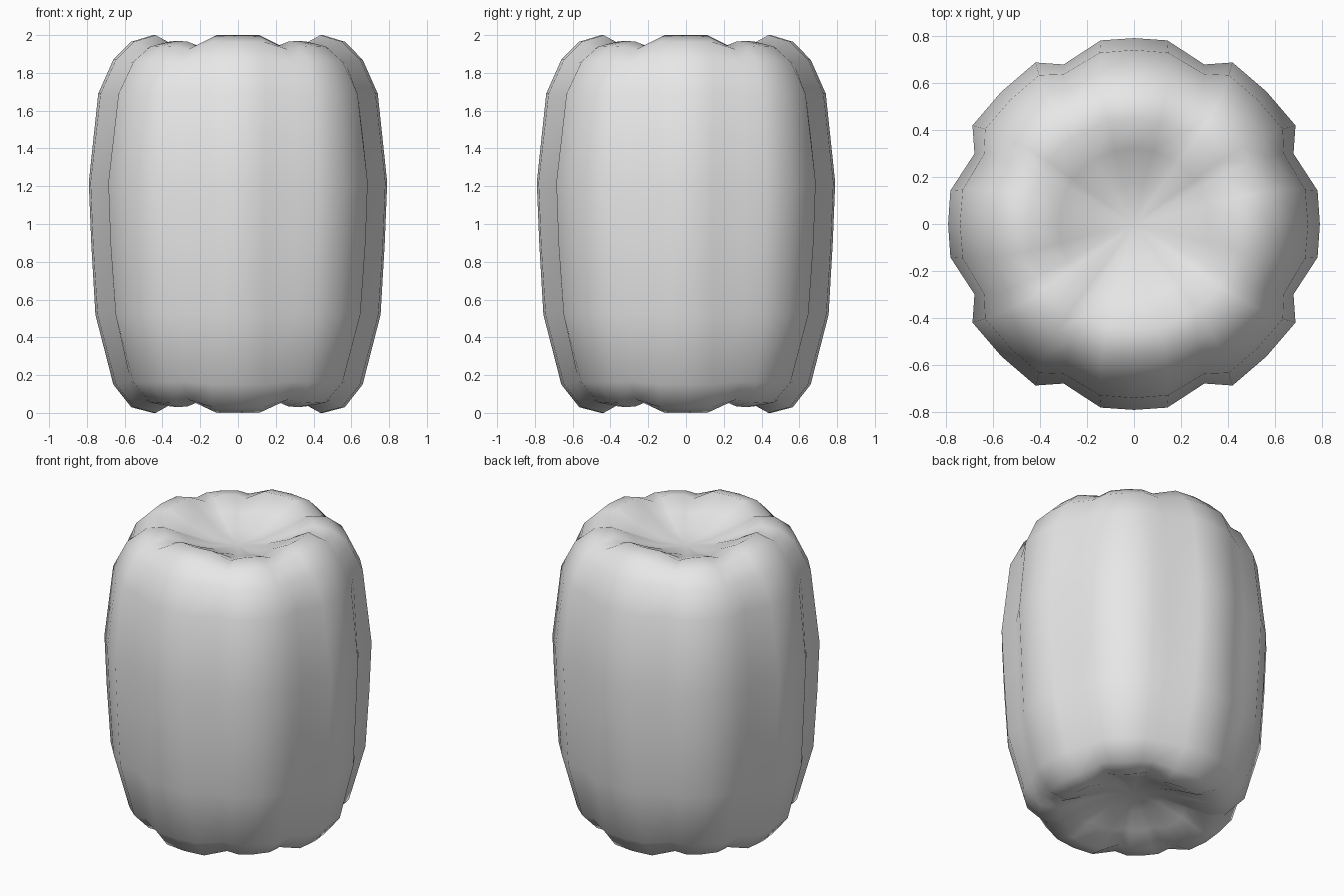
import bpy, bmesh, math

if "Cube" in bpy.data.objects:
    bpy.data.objects.remove(bpy.data.objects["Cube"])

# Profile rows from bottom dimple to top dimple: radius, height, end blend, lobe strength
ROWS = [
    (0.17, 0.135, 1.0, 0.1), (0.32, 0.07, 1.0, 0.45), (0.45, 0.0, 1.0, 1.0),
    (0.565, 0.03, 0.85, 1.0), (0.66, 0.15, 0.55, 1.0), (0.755, 0.52, 0.2, 1.0),
    (0.777, 0.90, 0.0, 1.0), (0.79, 1.22, 0.0, 1.0), (0.74, 1.69, 0.25, 1.0),
    (0.66, 1.87, 0.55, 1.0), (0.565, 1.965, 0.85, 1.0), (0.45, 2.0, 1.0, 1.0),
    (0.32, 1.93, 1.0, 0.45), (0.17, 1.865, 1.0, 0.1),
]

# Eighth-turn columns: side angle, end angle, side radius factor, end height drop
EIGHTH = [
    (0.0, 0.0, 1.0, 0.0), (10.3, 14.5, 1.004, 0.0), (23.8, 29.0, 0.938, 0.055),
    (31.4, 36.0, 1.018, 0.035), (45.0, 45.0, 1.008, 0.03),
]
quarter = EIGHTH + [(90 - a, 90 - b, f, d) for a, b, f, d in EIGHTH[3:0:-1]]
columns = [(a + 90 * q, b + 90 * q, f, d) for q in range(4) for a, b, f, d in quarter]

bm = bmesh.new()
rings = []
for radius, height, t, lobe in ROWS:
    ring = []
    inward = 1 if height < 1 else -1
    for side, end, factor, drop in columns:
        angle = math.radians(side + (end - side) * t)
        r = radius * (1 + (factor - 1) * (1 - 0.8 * t) * lobe)
        z = height + inward * drop * t * t * lobe
        ring.append(bm.verts.new((r * math.cos(angle), r * math.sin(angle), z)))
    rings.append(ring)

# Lobed skin
n = len(columns)
for low, high in zip(rings, rings[1:]):
    for i in range(n):
        j = (i + 1) % n
        bm.faces.new((low[i], low[j], high[j], high[i]))

# Dimple centres
for ring, z in ((rings[0], 0.16), (rings[-1], 1.84)):
    pole = bm.verts.new((0, 0, z))
    for i in range(n):
        bm.faces.new((ring[i], ring[(i + 1) % n], pole))

bmesh.ops.recalc_face_normals(bm, faces=bm.faces)
for face in bm.faces:
    face.smooth = True
mesh = bpy.data.meshes.new("lobed_body")
bm.to_mesh(mesh)
bm.free()

# Single grey skin
grey = bpy.data.materials.new("light grey")
grey.diffuse_color = (0.8, 0.8, 0.8, 1)
grey.use_nodes = True
grey.node_tree.nodes["Principled BSDF"].inputs["Base Color"].default_value = grey.diffuse_color
mesh.materials.append(grey)
body = bpy.data.objects.new("lobed_body", mesh)
bpy.context.collection.objects.link(body)
